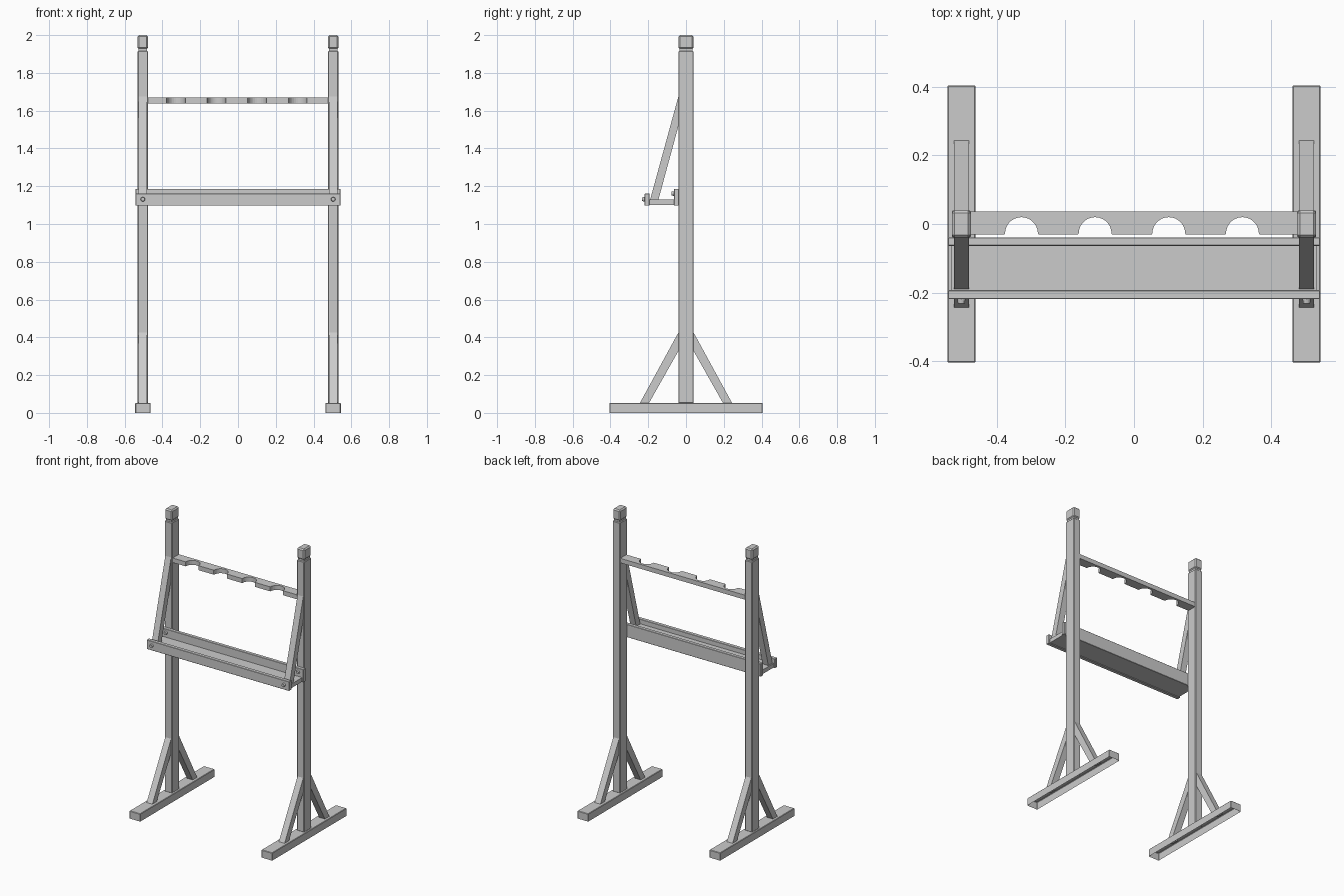
import bpy, bmesh, math
from mathutils import Matrix, Vector

if "Cube" in bpy.data.objects:
    bpy.data.objects.remove(bpy.data.objects["Cube"])


def finish(name, bm, bevel=0.0, mirror=""):
    """Turn a bmesh into an object, with optional bevel and mirroring."""
    bmesh.ops.recalc_face_normals(bm, faces=bm.faces[:])
    if bevel:
        bmesh.ops.bevel(bm, geom=[e for e in bm.edges if len(e.link_faces) == 2],
                        offset=bevel, segments=1, affect='EDGES', profile=0.5)
    me = bpy.data.meshes.new(name)
    bm.to_mesh(me)
    bm.free()
    ob = bpy.data.objects.new(name, me)
    bpy.context.collection.objects.link(ob)
    if mirror:
        mod = ob.modifiers.new("mirror", 'MIRROR')
        mod.use_axis = ['X' in mirror, 'Y' in mirror, False]
        mod.use_mirror_merge = False
    return ob


def box(name, x, y, z, bevel=0.0, mirror="", open_bottom=False):
    bm = bmesh.new()
    bmesh.ops.create_cube(bm, size=1)
    for v in bm.verts:
        v.co = Vector([(a + b) / 2 + c * (b - a) for (a, b), c in zip((x, y, z), v.co)])
    if open_bottom:
        low = [f for f in bm.faces if f.calc_center_median().z < z[0] + 1e-5]
        bmesh.ops.delete(bm, geom=low, context='FACES_ONLY')
    return finish(name, bm, bevel, mirror)


def prism(name, pts, vec, bevel=0.0, mirror=""):
    bm = bmesh.new()
    f = bm.faces.new([bm.verts.new(p) for p in pts])
    r = bmesh.ops.extrude_face_region(bm, geom=[f])
    # the starting face stays in place as one end cap
    bmesh.ops.translate(bm, vec=vec, verts=[g for g in r["geom"] if isinstance(g, bmesh.types.BMVert)])
    return finish(name, bm, bevel, mirror)


def bolt(name, y0, y1, z):
    bm = bmesh.new()
    m = Matrix.Translation((0.504, (y0 + y1) / 2, z)) @ Matrix.Rotation(math.pi / 2, 4, 'X')
    bmesh.ops.create_cone(bm, cap_ends=True, segments=12, radius1=0.013, radius2=0.010,
                          depth=abs(y1 - y0), matrix=m)
    return finish(name, bm, 0, "X")


# Feet, hollow underneath
box("foot", (0.462, 0.544), (-0.405, 0.405), (0, 0.053), 0.003, "X", open_bottom=True)

# Posts with a narrow neck and chamfered cap
box("post", (0.476, 0.532), (-0.04, 0.04), (0.05, 1.916), 0.004, "X")
box("post_neck", (0.482, 0.526), (-0.034, 0.034), (1.91, 1.935), 0, "X")
box("post_cap", (0.476, 0.532), (-0.04, 0.04), (1.926, 2.0), 0.008, "X")

# Diagonal foot braces, front and back
prism("foot_brace", [(0.482, y, z) for y, z in
      [(-0.248, 0.045), (-0.2, 0.045), (-0.036, 0.335), (-0.036, 0.433)]],
      (0.044, 0, 0), 0, "XY")

# Diagonal struts holding the shelf
prism("shelf_strut", [(0.482, y, z) for y, z in
      [(-0.191, 1.125), (-0.147, 1.125), (-0.037, 1.53), (-0.037, 1.687)]],
      (0.044, 0, 0), 0, "X")

# Shelf tray
box("shelf_board", (-0.534, 0.534), (-0.198, -0.062), (1.101, 1.129))
box("shelf_front_lip", (-0.543, 0.543), (-0.219, -0.193), (1.097, 1.161), 0.002)
box("shelf_back_lip", (-0.543, 0.543), (-0.064, -0.039), (1.097, 1.186), 0.002)
bolt("front_bolt", -0.232, -0.212, 1.131)
bolt("back_bolt", -0.076, -0.06, 1.161)

# Notched top rail
front, back, r, cy = -0.031, 0.036, 0.048, -0.028
rail = [(-0.48, front)]
for i in range(4):
    cx = -0.3225 + 0.215 * i - 0.006
    rail.append((cx - r - 0.002, front))
    for k in range(15):
        a = math.pi * (1 - k / 14)
        rail.append((cx + r * math.cos(a), cy + r * math.sin(a)))
    rail.append((cx + r + 0.002, front))
rail += [(0.48, front), (0.48, back), (-0.48, back)]
prism("notched_rail", [(x, y, 1.639) for x, y in rail], (0, 0, 0.031))
